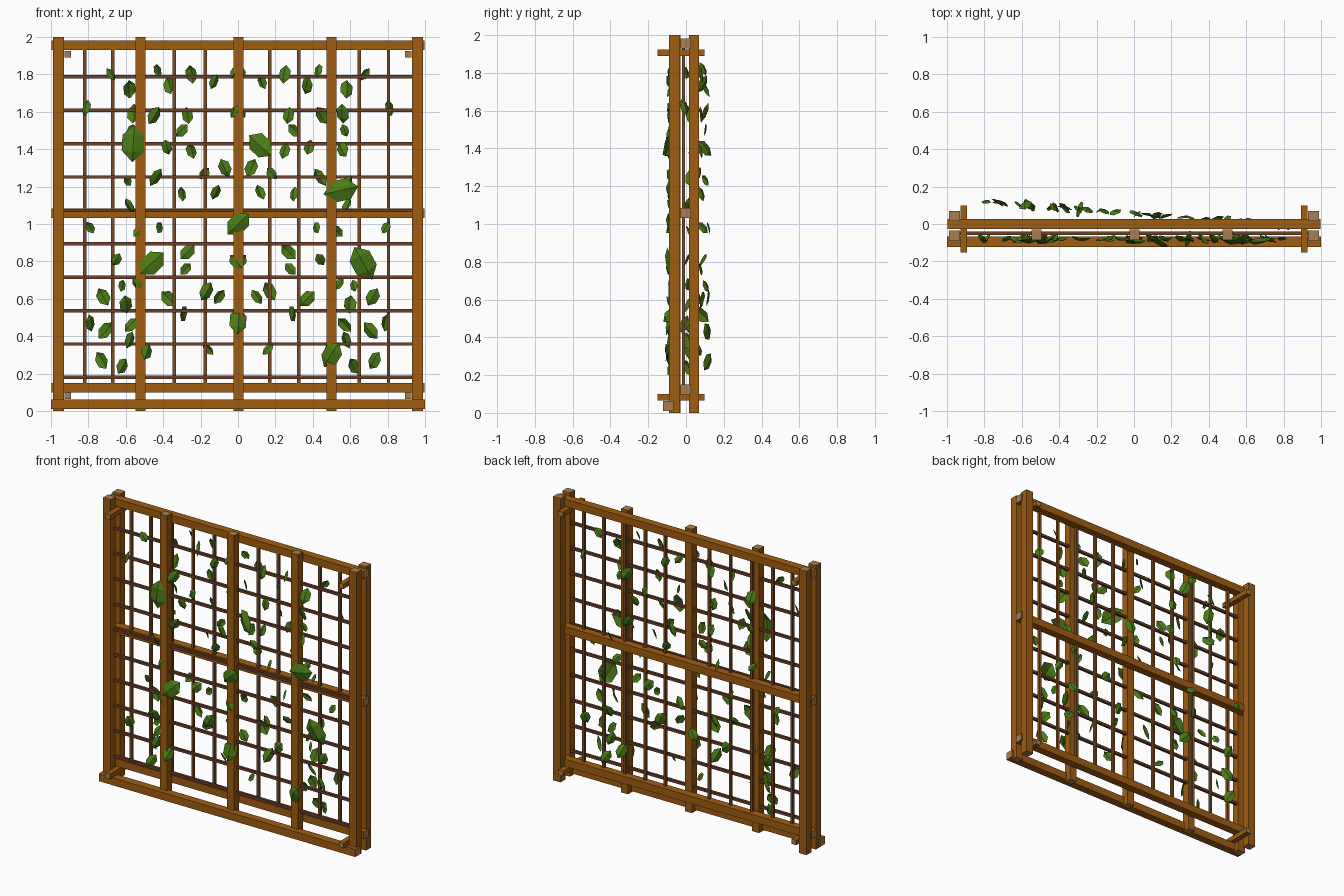
import bpy, bmesh, math, random
from mathutils import Vector, Euler

if "Cube" in bpy.data.objects:
    bpy.data.objects.remove(bpy.data.objects["Cube"])
random.seed(4)

def mat(name, rgb):
    m = bpy.data.materials.new(name)
    m.diffuse_color = (*rgb, 1)
    m.use_nodes = True
    m.node_tree.nodes["Principled BSDF"].inputs["Base Color"].default_value = m.diffuse_color
    return m

WOOD = mat("warm wood", (0.35, 0.11, 0.006))
END = mat("end grain", (0.40, 0.21, 0.085))
ROD = mat("dark rod", (0.15, 0.05, 0.022))
BAR = mat("brown rod", (0.20, 0.07, 0.016))
LEAF = mat("leaf green", (0.07, 0.20, 0.008))

def finish(name, bm, mats):
    me = bpy.data.meshes.new(name)
    bm.to_mesh(me)
    bm.free()
    for m in mats:
        me.materials.append(m)
    ob = bpy.data.objects.new(name, me)
    bpy.context.collection.objects.link(ob)
    return ob

def beam(name, x, y, z, mats=(WOOD, END)):
    """Box from (min, max) ranges; the two small faces on its long axis show end grain."""
    bm = bmesh.new()
    bmesh.ops.create_cube(bm, size=1)
    r = (x, y, z)
    for v in bm.verts:
        v.co = Vector([(a + b) / 2 + c * (b - a) for (a, b), c in zip(r, v.co)])
    bm.normal_update()
    long_axis = max(range(3), key=lambda i: r[i][1] - r[i][0])
    for f in bm.faces:
        if len(mats) > 1 and abs(f.normal[long_axis]) > 0.9:
            f.material_index = 1
    return finish(name, bm, mats)

# corner posts in front and back pairs, with short ties beside them
for side, s in (("left", -1), ("right", 1)):
    xs = sorted((s * 0.93, s * 0.988))
    beam(side + "_front_post", xs, (-0.09, -0.035), (0, 2))
    beam(side + "_back_post", xs, (0.015, 0.07), (0, 2))
    xt = sorted((s * 0.892, s * 0.928))
    for level, z in (("top", 1.907), ("bottom", 0.082)):
        beam(f"{side}_{level}_tie", xt, (-0.152, 0.098), (z - 0.017, z + 0.017))

# horizontal rails
for name, z in (("top", 1.93), ("middle", 1.032), ("bottom", 0.098)):
    beam(name + "_rail", (-0.998, 0.998), (-0.028, 0.027), (z, z + 0.052))
beam("front_sill", (-1, 1), (-0.122, -0.066), (0.01, 0.063))

# upright slats
for x in (-0.522, 0.002, 0.5):
    beam("upright_slat", (x - 0.027, x + 0.027), (-0.085, -0.03), (0, 2))

# thin lattice rods
for x in (-0.82, -0.67, -0.505, -0.34, -0.175, 0.17, 0.325, 0.485, 0.648, 0.805):
    beam("lattice_upright", (x - 0.009, x + 0.009), (-0.022, -0.004), (0.15, 1.93), (BAR,))
for i in range(10):
    z = 0.18 + i * 0.1785
    beam("lattice_crossbar", (-0.93, 0.935), (-0.058, -0.04), (z - 0.009, z + 0.009), (ROD,))

# leaves: folded hexagonal blades
OUTLINE = ((0, 0.5), (0.3, 0.22), (0.3, -0.2), (0, -0.5), (-0.3, -0.2), (-0.3, 0.22))

def leaf(bm, x, y, z, size, rot, back=False):
    def place(p):
        p = p * size
        p.rotate(rot)
        p += Vector((x, 0, z))
        if back:                      # turned half way round behind the lattice
            p.x, p.y = -p.x, -p.y
        p.y += y
        return bm.verts.new(p)
    rim = [place(Vector((a, 0, b))) for a, b in OUTLINE]
    hi = place(Vector((0, -0.1, 0.24)))
    lo = place(Vector((0, -0.1, -0.22)))
    for f in ((0, hi, 1), (1, hi, lo, 2), (2, lo, 3), (3, lo, 4), (4, lo, hi, 5), (5, hi, 0)):
        bm.faces.new([rim[k] if isinstance(k, int) else k for k in f][::-1])

def back_y(x):
    return 0.055 - 0.08 * x

# leaf positions (distance from centre, height), repeated on the back
SPOTS = (0.43, 1.82, 0.02, 1.81, 0.25, 1.8, 0.68, 1.8, 0.37, 1.74, 0.13, 1.76, 0.58, 1.72,
         0.81, 1.62, 0.56, 1.59, 0.45, 1.58, 0.27, 1.58, 0.02, 1.6, 0.57, 1.5, 0.3, 1.5,
         0.25, 1.39, 0.38, 1.41, 0.56, 1.4, 0.07, 1.3, 0.18, 1.27, 0.44, 1.25, 0.59, 1.23,
         0.12, 1.17, 0.3, 1.16, 0.58, 1.1, 0.79, 0.98, 0.53, 0.96, 0.42, 0.98, 0.01, 0.8,
         0.44, 0.81, 0.27, 0.85, 0.28, 0.76, 0.65, 0.81, 0.62, 0.67, 0.54, 0.68, 0.37, 0.6,
         0.17, 0.64, 0.1, 0.61, 0.6, 0.57, 0.72, 0.61, 0.79, 0.47, 0.29, 0.52, 0.57, 0.46,
         0.71, 0.43, 0.58, 0.38, 0.16, 0.33, 0.49, 0.32, 0.73, 0.27, 0.62, 0.24)
front, rear = bmesh.new(), bmesh.new()
for i in range(0, len(SPOTS), 2):
    x = SPOTS[i] * (-1) ** (i // 2)
    z = SPOTS[i + 1]
    size = random.uniform(0.07, 0.115)
    rot = Euler((random.uniform(-0.5, 0.5), random.uniform(-0.8, 0.8), random.uniform(-0.9, 0.9)))
    leaf(front, x, -0.078, z, size, rot)
    leaf(rear, x, back_y(-x), z, size, rot, True)

# large front leaves: x, z, size, lean
for x, z, size, lean in ((-0.56, 1.43, 0.2, 0.05), (0.12, 1.42, 0.18, -0.9), (0.55, 1.18, 0.19, 1.35),
                         (0, 1.0, 0.16, 0.8), (-0.46, 0.79, 0.17, 0.8), (0.67, 0.79, 0.2, -0.5),
                         (0, 0.48, 0.15, 0.1), (0.5, 0.3, 0.16, 0.6)):
    leaf(front, x, -0.085, z, size, Euler((random.uniform(-0.25, 0.25), lean, random.uniform(-0.3, 0.3))))
finish("front_leaves", front, (LEAF,))
finish("back_leaves", rear, (LEAF,))
